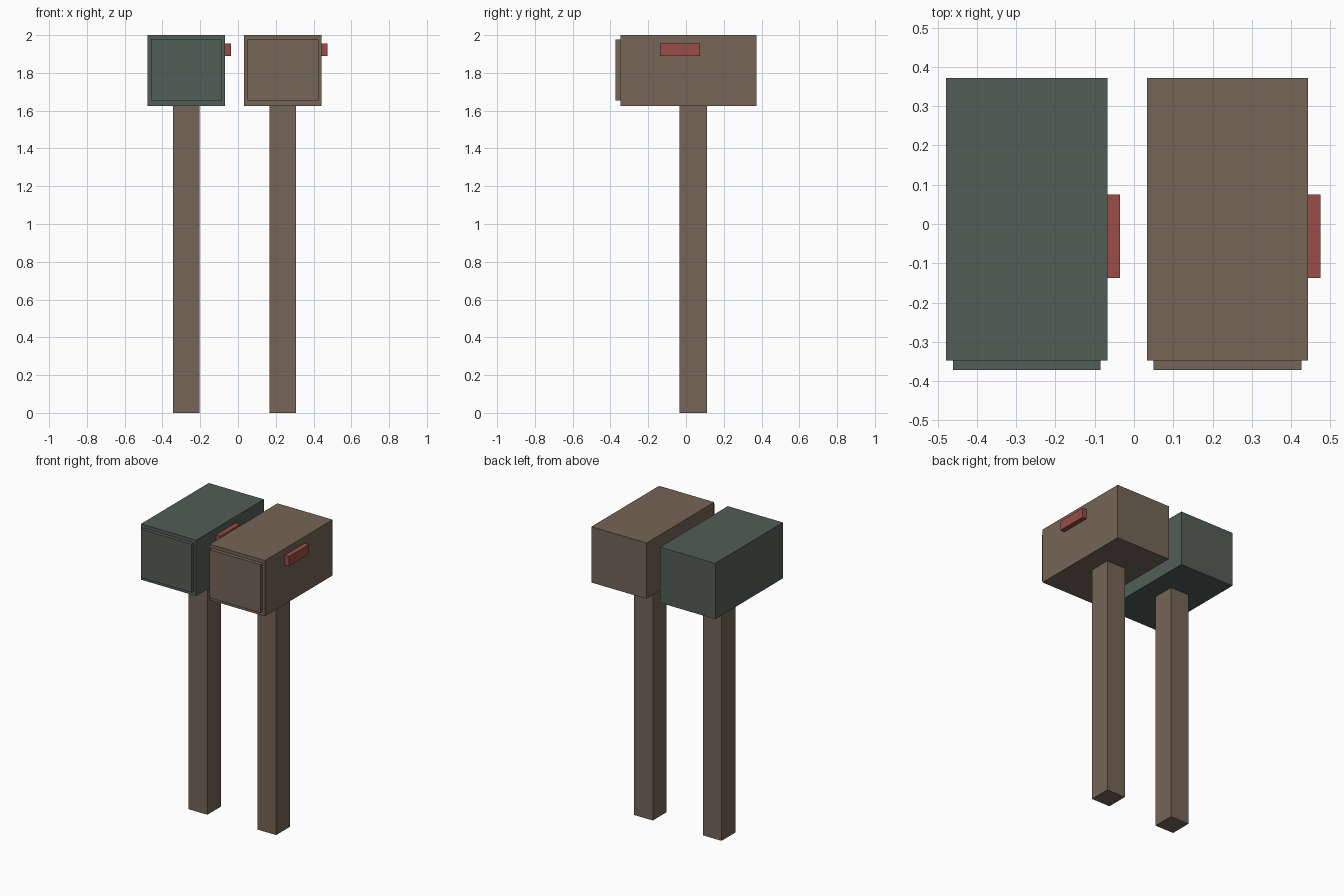
import bpy
import bmesh
from mathutils import Vector

cube = bpy.data.objects.get("Cube")
if cube:
    bpy.data.objects.remove(cube, do_unlink=True)


def make_material(name, rgb):
    mat = bpy.data.materials.new(name)
    mat.use_nodes = True
    mat.diffuse_color = (*rgb, 1)
    mat.node_tree.nodes["Principled BSDF"].inputs["Base Color"].default_value = (*rgb, 1)
    return mat


brown = make_material("weathered brown", (0.178, 0.130, 0.094))
green = make_material("dull green", (0.083, 0.112, 0.095))
red = make_material("flag red", (0.314, 0.074, 0.061))


def add_box(name, low, high, mat):
    """Axis-aligned box between two corners."""
    low, high = Vector(low), Vector(high)
    bm = bmesh.new()
    bmesh.ops.create_cube(bm, size=1)
    bmesh.ops.scale(bm, vec=high - low, verts=bm.verts)
    mesh = bpy.data.meshes.new(name)
    bm.to_mesh(mesh)
    bm.free()
    mesh.materials.append(mat)
    obj = bpy.data.objects.new(name, mesh)
    obj.location = (low + high) / 2
    bpy.context.collection.objects.link(obj)
    return obj


def add_mailbox(side, x, body_mat):
    # Square wooden post
    add_box(side + "_post", (x - 0.07, -0.035, 0), (x + 0.07, 0.112, 1.625), brown)
    # Body with a slightly smaller door on the front
    add_box(side + "_box", (x - 0.205, -0.347, 1.625), (x + 0.205, 0.372, 2), body_mat)
    add_box(side + "_door", (x - 0.188, -0.372, 1.653), (x + 0.188, -0.347, 1.978), body_mat)
    # Signal flag on the model's left wall
    add_box(side + "_flag", (x + 0.205, -0.138, 1.89), (x + 0.237, 0.075, 1.955), red)


add_mailbox("right", -0.273, green)
add_mailbox("left", 0.238, brown)
